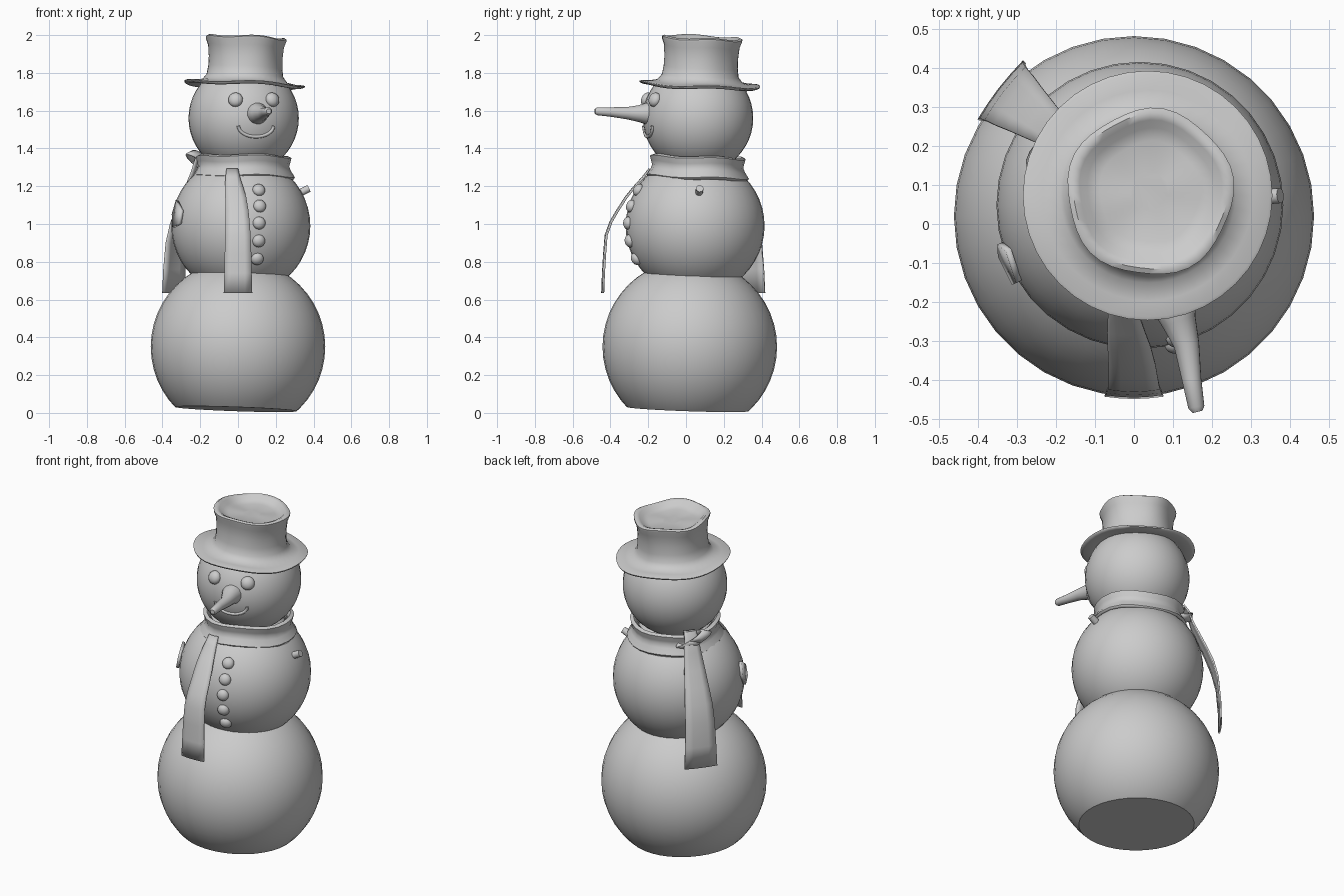
import bpy, bmesh, math
from mathutils import Vector, Matrix

if "Cube" in bpy.data.objects:
    bpy.data.objects.remove(bpy.data.objects["Cube"])

BASE = (Vector((0, 0.02, 0.35)), 0.462)
BODY = (Vector((0.015, 0.048, 0.99)), 0.368)
HEAD = (Vector((0.03, 0.064, 1.56)), 0.292)


def finish(name, bm, angle=50, thick=0):
    bmesh.ops.recalc_face_normals(bm, faces=bm.faces)
    me = bpy.data.meshes.new(name)
    bm.to_mesh(me)
    bm.free()
    ob = bpy.data.objects.new(name, me)
    bpy.context.collection.objects.link(ob)
    if thick:
        m = ob.modifiers.new("thickness", 'SOLIDIFY')
        m.thickness, m.offset = thick, 0
    bpy.ops.object.select_all(action='DESELECT')
    bpy.context.view_layer.objects.active = ob
    ob.select_set(True)
    bpy.ops.object.shade_smooth_by_angle(angle=math.radians(angle))
    return ob


def ball(name, center, radius, squash=1, normal=Vector((0, 0, 1)), seg=36, cut=None):
    bm = bmesh.new()
    mat = (Matrix.Translation(center) @ normal.to_track_quat('Z', 'Y').to_matrix().to_4x4()
           @ Matrix.Diagonal((1, 1, squash, 1)))
    bmesh.ops.create_uvsphere(bm, u_segments=seg, v_segments=seg * 2 // 3, radius=radius, matrix=mat)
    if cut:
        res = bmesh.ops.bisect_plane(bm, geom=bm.verts[:] + bm.edges[:] + bm.faces[:],
                                     plane_co=cut[0], plane_no=cut[1], clear_inner=True)
        bmesh.ops.edgeloop_fill(bm, edges=[e for e in res['geom_cut'] if isinstance(e, bmesh.types.BMEdge)])
    return finish(name, bm, 40)


def skin(name, rings, closed=True, caps=True, angle=50, thick=0):
    """Bridge successive rows of points into a surface."""
    bm = bmesh.new()
    rows = [[bm.verts.new(p) for p in ring] for ring in rings]
    n = len(rows[0])
    for a, b in zip(rows, rows[1:]):
        for i in range(n if closed else n - 1):
            j = (i + 1) % n
            bm.faces.new((a[i], a[j], b[j], b[i]))
    if closed and caps:
        bm.faces.new(rows[0])
        bm.faces.new(rows[-1])
    return finish(name, bm, angle, thick)


def tube(name, sections, seg=16):
    """Round tube through (point, radius) sections."""
    pts = [Vector(p) for p, r in sections]
    rings = []
    for k, (p, r) in enumerate(sections):
        d = (pts[min(k + 1, len(pts) - 1)] - pts[max(k - 1, 0)]).normalized()
        u = d.cross(Vector((0.1, 0.2, 1))).normalized()
        v = d.cross(u)
        rings.append([pts[k] + r * (u * math.cos(t) + v * math.sin(t))
                      for t in (2 * math.pi * i / seg for i in range(seg))])
    return skin(name, rings)


def on_front(b, x, z):
    c, r = b
    p = Vector((x, c.y - math.sqrt(r * r - (x - c.x) ** 2 - (z - c.z) ** 2), z))
    return p, (p - c).normalized()


# Snowballs, the lowest cut flat on a slight tilt
ball("lower_ball", *BASE, cut=(Vector((0, 0, 0.02)), Vector((0.035, 0.035, 1))))
ball("middle_ball", *BODY)
ball("head_ball", *HEAD)

# Eyes and buttons
for i, x in enumerate((-0.013, 0.182)):
    p, n = on_front(HEAD, x, 1.658)
    ball(f"eye_{i + 1}", p, 0.039, 0.75, n, 18)
for i, (x, z) in enumerate(((0.11, 1.18), (0.115, 1.095), (0.112, 1.005), (0.11, 0.91), (0.102, 0.815))):
    p, n = on_front(BODY, x, z)
    ball(f"button_{i + 1}", p, 0.034, 0.75, n, 18)

# Carrot nose
tube("nose", [((0.095, -0.17, 1.585), 0.058), ((0.105, -0.215, 1.585), 0.056),
              ((0.115, -0.25, 1.585), 0.045), ((0.135, -0.31, 1.587), 0.033),
              ((0.148, -0.4, 1.593), 0.025), ((0.16, -0.47, 1.597), 0.021),
              ((0.163, -0.482, 1.597), 0.013)])

# Smile
smile = []
for i in range(17):
    t = math.pi * (1 + i / 16)
    smile.append((on_front(HEAD, 0.095 + 0.093 * math.cos(t), 1.52 + 0.058 * math.sin(t))[0], 0.009))
tube("mouth", smile, 8)

# Arm stub on the right
tube("arm_stub", [((0.29, 0.065, 1.145), 0.02), ((0.375, 0.073, 1.188), 0.02)], 12)

# Patch on the left flank
pc, pr = BODY
n = Vector((-0.325, -0.148, 0.06)).normalized()
side = n.cross(Vector((0, 0, 1))).normalized()
up = side.cross(n)
bm = bmesh.new()
bm.faces.new([bm.verts.new(pc + n * (pr + 0.004) + side * a + up * b) for a, b in
              ((-0.05, -0.05), (0.03, -0.07), (0.06, 0.0), (0.035, 0.075), (-0.05, 0.02))])
finish("side_patch", bm, thick=0.016)


# Scarf band round the neck
def band_ring(r, z):
    ring = []
    for i in range(24):
        t = 2 * math.pi * i / 24
        rr = r + 0.006 * math.sin(3 * t + 1)
        x, y = rr * math.cos(t), rr * math.sin(t)
        ring.append((0.025 + x, 0.065 + y, z - 0.04 * y - 0.01 * x + 0.005 * math.sin(4 * t)))
    return ring


skin("scarf_band", [band_ring(r, z) for r, z in
                    ((0.215, 1.335), (0.235, 1.355), (0.248, 1.35), (0.24, 1.325), (0.235, 1.305),
                     (0.245, 1.28), (0.265, 1.25), (0.258, 1.24))], caps=False, thick=0.012)


# Hanging scarf ends: (outward distance, height, half width, sideways shift)
def ribbon(name, origin, out, path):
    o, u = Vector(origin), Vector(out).normalized()
    s = u.cross(Vector((0, 0, 1)))
    rows = []
    for d, z, w, shift in path:
        rows.append([o + u * (d + 0.006 * math.cos(k * math.pi / 2)) + s * (shift + w * k) + Vector((0, 0, z))
                     for k in (-1, -0.5, 0, 0.5, 1)])
    return skin(name, rows, closed=False, thick=0.01)


ribbon("scarf_front_end", (0, 0, 0), (0, -1, 0),
       [(0.19, 1.29, 0.03, 0.03), (0.225, 1.245, 0.038, 0.028), (0.275, 1.19, 0.048, 0.02),
        (0.315, 1.14, 0.055, 0.012), (0.36, 1.07, 0.06, 0.005), (0.395, 1.01, 0.063, 0.002),
        (0.42, 0.94, 0.066, 0), (0.428, 0.84, 0.07, 0), (0.434, 0.74, 0.072, 0), (0.438, 0.635, 0.075, 0)])
ribbon("scarf_back_end", (0.025, 0.06, 0), (-0.79, 0.61, 0),
       [(0.22, 1.34, 0.03, 0.0), (0.235, 1.375, 0.03, 0), (0.26, 1.38, 0.035, 0), (0.285, 1.34, 0.04, 0),
        (0.305, 1.27, 0.05, 0), (0.345, 1.18, 0.06, 0), (0.385, 1.09, 0.07, 0), (0.42, 1.0, 0.08, 0),
        (0.445, 0.9, 0.085, 0), (0.457, 0.76, 0.09, 0), (0.46, 0.635, 0.095, 0)])

# Small loop of the knot
loop = []
for i in range(15):
    t = 2 * math.pi * i / 14
    c = Vector((-0.2, 0.21, 1.335)) + Vector((-0.79, 0.61, 0)) * 0.035 * math.cos(t) \
        + Vector((-0.05, -0.05, 0.045)) * math.sin(t)
    w = Vector((0.61, 0.79, 0.3)) * 0.03
    loop.append([c - w, c, c + w])
skin("scarf_knot", loop, closed=False, thick=0.008)

# Floppy top hat: turned profile with gentle waves
profile = [(0.19, 1.74), (0.25, 1.732), (0.3, 1.727), (0.317, 1.733), (0.32, 1.74), (0.312, 1.744),
           (0.27, 1.746), (0.225, 1.757), (0.203, 1.785), (0.196, 1.83), (0.195, 1.88), (0.2, 1.94),
           (0.212, 1.972), (0.213, 1.983), (0.2, 1.99), (0.182, 1.983), (0.162, 1.965), (0.13, 1.956), (0.05, 1.956)]
rings = []
for r, z in profile:
    k = min(max((z - 1.74) / 0.22, 0), 1)
    ring = []
    for i in range(40):
        t = 2 * math.pi * i / 40
        rr = r * (1 + 0.025 * k * math.sin(5 * t + 0.6))
        x, y = rr * math.cos(t), rr * math.sin(t)
        wave = (0.008 * k + 0.006 * (r > 0.24)) * math.sin(4 * t + 0.5) * r / 0.3
        ring.append((0.035 + 0.006 * k + x, 0.073 + 0.008 * k + y, z + wave - 0.045 * (x + y)))
    rings.append(ring)
skin("hat", rings)
